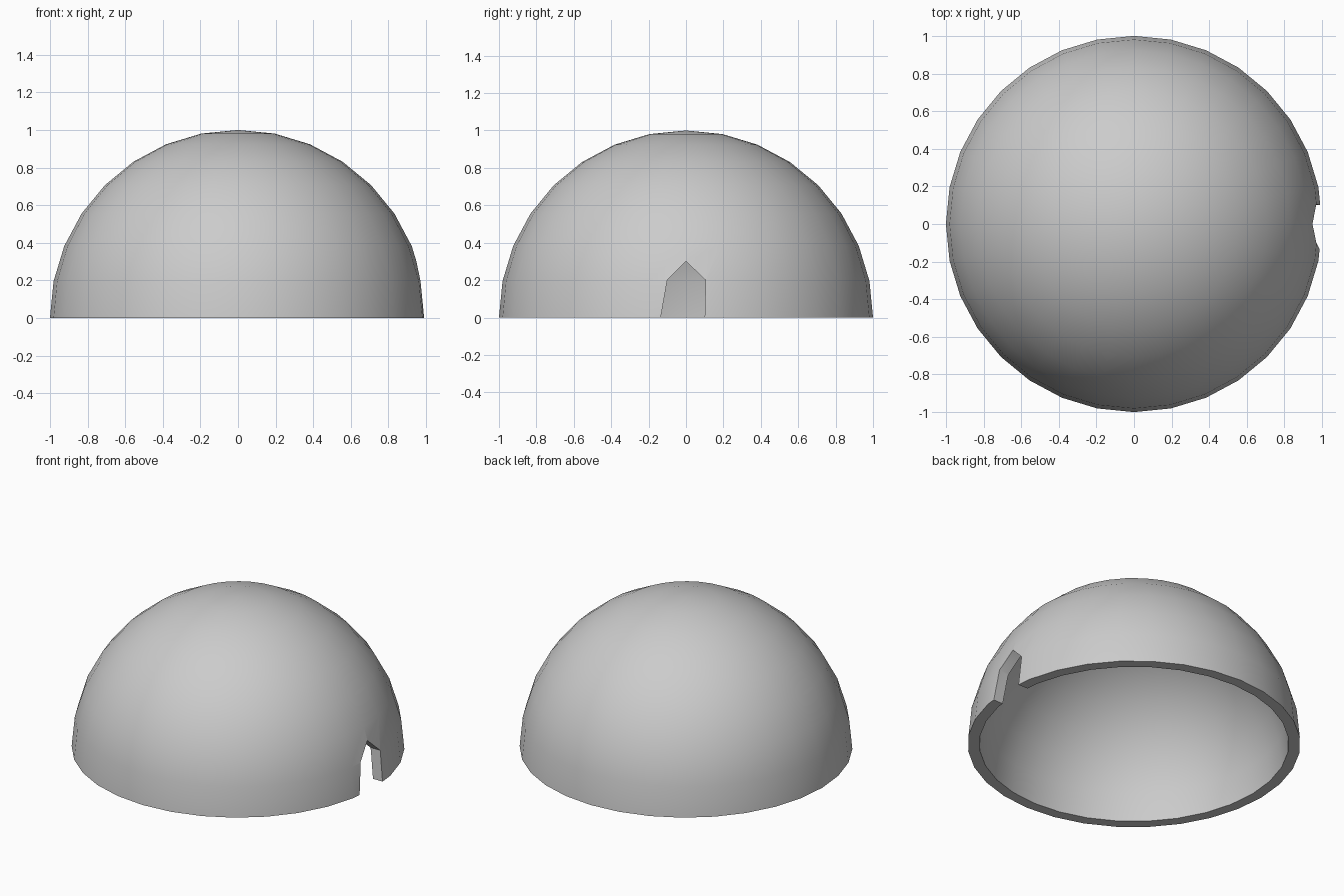
import bpy, bmesh, math

if "Cube" in bpy.data.objects:
    bpy.data.objects.remove(bpy.data.objects["Cube"])

SEG, RINGS, THICK = 32, 8, 0.07


def make_object(name, bm):
    bmesh.ops.recalc_face_normals(bm, faces=bm.faces)
    mesh = bpy.data.meshes.new(name)
    bm.to_mesh(mesh)
    bm.free()
    obj = bpy.data.objects.new(name, mesh)
    bpy.context.collection.objects.link(obj)
    return obj


def arc(radius):
    return [(radius * math.cos(math.pi / 2 * i / RINGS), 0,
             radius * math.sin(math.pi / 2 * i / RINGS)) for i in range(RINGS + 1)]


# Hollow half sphere: outer arc, rim and inner arc spun around z
bm = bmesh.new()
profile = [bm.verts.new(p) for p in arc(1.0)[::-1] + arc(1.0 - THICK)]
edges = [bm.edges.new(pair) for pair in zip(profile, profile[1:])
         if pair != (profile[RINGS], None)]
bmesh.ops.spin(bm, geom=profile + edges, cent=(0, 0, 0), axis=(0, 0, 1),
               angle=2 * math.pi, steps=SEG, use_duplicate=False)
bmesh.ops.remove_doubles(bm, verts=bm.verts, dist=1e-4)
dome = make_object("dome_shell", bm)

# Pointed doorway cutter on the right side
bm = bmesh.new()
outline = [(-0.16, -0.1), (-0.135, 0), (-0.1, 0.2), (0, 0.3), (0.105, 0.2), (0.1, 0), (0.1, -0.1)]
face = bm.faces.new([bm.verts.new((0.7, y, z)) for y, z in outline])
top = bmesh.ops.extrude_face_region(bm, geom=[face])["geom"]
bmesh.ops.translate(bm, vec=(0.6, 0, 0),
                    verts=[v for v in top if isinstance(v, bmesh.types.BMVert)])
cutter = make_object("doorway_cutter", bm)
cutter.hide_render = True
cutter.hide_viewport = False
cutter.display_type = 'WIRE'

# Cut the doorway and smooth the shell
mod = dome.modifiers.new("doorway", 'BOOLEAN')
mod.operation = 'DIFFERENCE'
mod.solver = 'EXACT'
mod.object = cutter
bpy.context.view_layer.objects.active = dome
dome.select_set(True)
bpy.ops.object.modifier_apply(modifier=mod.name)
bpy.data.objects.remove(cutter, do_unlink=True)
bpy.ops.object.shade_smooth_by_angle(angle=math.radians(40))
